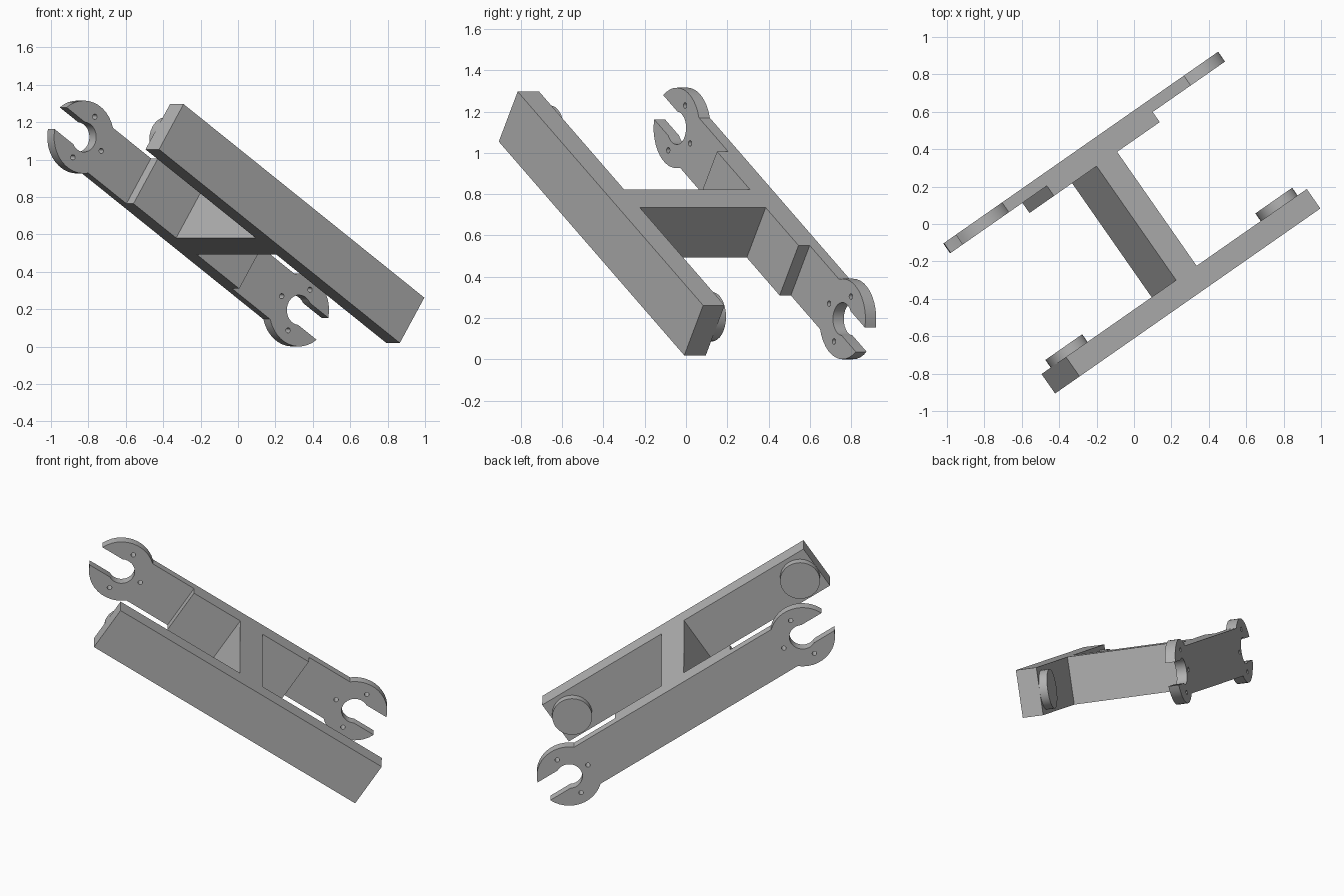
import bpy, bmesh
from math import radians, degrees, sin, cos, asin, pi
from mathutils import Matrix

cube = bpy.data.objects.get("Cube")
if cube:
    bpy.data.objects.remove(cube)

grey = bpy.data.materials.new("plain grey")
grey.use_nodes = True
colour = (0.45, 0.45, 0.45, 1)
grey.diffuse_color = colour
grey.node_tree.nodes["Principled BSDF"].inputs["Base Color"].default_value = colour

# The whole linkage is built level, then turned and tilted by this frame
FRAME = (Matrix.Translation((0, 0, 0.658))
         @ Matrix.Rotation(radians(34.9), 4, 'Z')
         @ Matrix.Rotation(radians(33.4), 4, 'Y'))
HALF_W = 0.145
HEAD_U, HEAD_R = 0.84, 0.195
SLOT, BORE_R = 0.07, 0.08


def arc(cx, cz, r, start, end, steps):
    angles = [radians(start + (end - start) * i / steps) for i in range(steps + 1)]
    return [(cx + r * cos(a), cz + r * sin(a)) for a in angles]


def circle(cx, cz, r, steps=32):
    return arc(cx, cz, r, 0, 360, steps)[:-1]


def rect(hu, hw):
    return [(-hu, -hw), (hu, -hw), (hu, hw), (-hu, hw)]


def prism(name, outline, y0, y1, smooth=False):
    """Extrude an outline in the length/height plane from y0 to y1."""
    bm = bmesh.new()
    face = bm.faces.new([bm.verts.new((u, y0, w)) for u, w in outline])
    new = bmesh.ops.extrude_face_region(bm, geom=[face])["geom"]
    moved = [v for v in new if isinstance(v, bmesh.types.BMVert)]
    bmesh.ops.translate(bm, verts=moved, vec=(0, y1 - y0, 0))
    bmesh.ops.recalc_face_normals(bm, faces=bm.faces)
    mesh = bpy.data.meshes.new(name)
    bm.to_mesh(mesh)
    bm.free()
    mesh.materials.append(grey)
    obj = bpy.data.objects.new(name, mesh)
    bpy.context.collection.objects.link(obj)
    obj.matrix_world = FRAME
    if smooth:
        shade(obj)
    return obj


def activate(obj):
    bpy.ops.object.select_all(action='DESELECT')
    obj.select_set(True)
    bpy.context.view_layer.objects.active = obj


def shade(obj):
    activate(obj)
    bpy.ops.object.shade_smooth_by_angle(angle=radians(30))


# Thick front bar with a round boss at each end of its inner face
prism("front_bar", rect(0.94, HALF_W), -0.502, -0.375)
for side, label in ((-1, "upper"), (1, "lower")):
    prism(label + "_boss", circle(side * 0.82, 0, 0.12), -0.38, -0.325, True)

# Cross web and the pad it meets on the back plate
prism("cross_web", rect(0.08, HALF_W), -0.375, 0.368)
prism("back_pad", rect(0.413, HALF_W), 0.368, 0.434)

# Back plate with an open jaw at both ends
neck = 180 - degrees(asin(HALF_W / HEAD_R))
tip = degrees(asin(SLOT / HEAD_R))
bore = degrees(asin(SLOT / BORE_R))
jaw = (arc(HEAD_U, 0, HEAD_R, -neck, -tip, 12)
       + arc(HEAD_U, 0, BORE_R, -bore, bore - 360, 20)
       + arc(HEAD_U, 0, HEAD_R, tip, neck, 12))
plate = prism("back_plate", jaw + [(-u, -w) for u, w in jaw], 0.434, 0.498)

# Three small pin holes round each jaw
for side in (-1, 1):
    for a in (pi / 2, pi, -pi / 2):
        u = side * (HEAD_U + 0.135 * cos(a))
        pin = prism("pin_cutter", circle(u, 0.13 * sin(a), 0.014, 16), 0.40, 0.53)
        pin.hide_render = True
        activate(plate)
        cut = plate.modifiers.new("pin hole", 'BOOLEAN')
        cut.operation = 'DIFFERENCE'
        cut.solver = 'EXACT'
        cut.object = pin
        bpy.ops.object.modifier_apply(modifier=cut.name)
        bpy.data.objects.remove(pin)
shade(plate)
